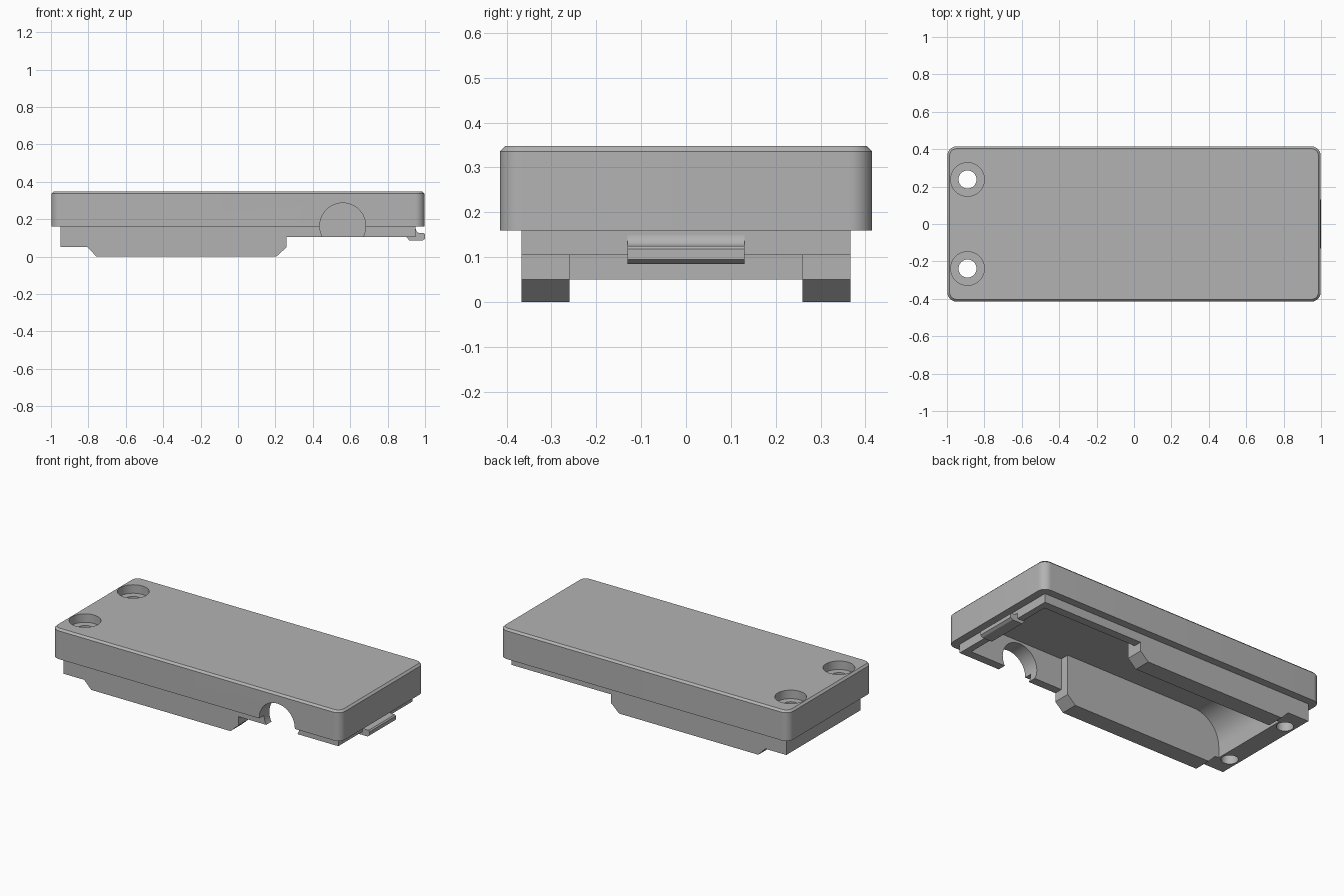
import bpy, bmesh
from math import sin, cos, pi
from mathutils import Vector

cube = bpy.data.objects.get("Cube")
if cube:
    bpy.data.objects.remove(cube)

grey = bpy.data.materials.new("plain_grey")
grey.use_nodes = True
colour = (0.45, 0.45, 0.45, 1)
grey.diffuse_color = colour
grey.node_tree.nodes["Principled BSDF"].inputs["Base Color"].default_value = colour


def arc(cx, cy, r, start, end, steps=10):
    """Points on an arc, angles in units of pi."""
    angles = [(start + (end - start) * i / steps) * pi for i in range(steps + 1)]
    return [(cx + r * cos(a), cy + r * sin(a)) for a in angles]


def prism(name, outline, low, high, axis):
    """Extrude an outline along y (outline in x, z) or z (outline in x, y)."""
    bm = bmesh.new()
    place = (lambda a, b: (a, low, b)) if axis == "y" else (lambda a, b: (a, b, low))
    face = bm.faces.new([bm.verts.new(place(a, b)) for a, b in outline])
    step = Vector((0, high - low, 0)) if axis == "y" else Vector((0, 0, high - low))
    new = bmesh.ops.extrude_face_region(bm, geom=[face])["geom"]
    bmesh.ops.translate(bm, vec=step, verts=[v for v in new if isinstance(v, bmesh.types.BMVert)])
    bmesh.ops.recalc_face_normals(bm, faces=bm.faces)
    mesh = bpy.data.meshes.new(name)
    bm.to_mesh(mesh)
    bm.free()
    mesh.materials.append(grey)
    ob = bpy.data.objects.new(name, mesh)
    bpy.context.collection.objects.link(ob)
    return ob


def activate(ob):
    bpy.ops.object.select_all(action="DESELECT")
    ob.select_set(True)
    bpy.context.view_layer.objects.active = ob


def combine(ob, other, operation):
    """Apply a boolean and discard the second object."""
    mod = ob.modifiers.new("combine", "BOOLEAN")
    mod.operation, mod.solver, mod.object = operation, "EXACT", other
    activate(ob)
    bpy.ops.object.modifier_apply(modifier=mod.name)
    bpy.data.objects.remove(other)


def rectangle(x0, x1, y0, y1):
    return [(x0, y0), (x1, y0), (x1, y1), (x0, y1)]


# Rounded lid with a chamfered top rim
hx, hy, r = 0.998, 0.415, 0.05
rounded = (arc(hx - r, hy - r, r, 0, 0.5) + arc(r - hx, hy - r, r, 0.5, 1)
           + arc(r - hx, r - hy, r, 1, 1.5) + arc(hx - r, r - hy, r, 1.5, 2))
cover = prism("cover", rounded, 0.16, 0.348, "z")
for v in cover.data.vertices:
    if v.co.z > 0.3:
        v.co.x *= 1 - 0.013 / hx
        v.co.y *= 1 - 0.013 / hy
rim = prism("chamfer_core", rounded, 0.16, 0.336, "z")
combine(cover, rim, "UNION")
bpy.data.objects.remove(cover)

# Lid rebuilt with straight sides, then the top edge loop bevelled
cover = prism("cover", rounded, 0.16, 0.348, "z")
bm = bmesh.new()
bm.from_mesh(cover.data)
rim_edges = [e for e in bm.edges if all(v.co.z > 0.3 for v in e.verts)]
bmesh.ops.bevel(bm, geom=rim_edges, offset=0.012, segments=1, affect="EDGES")
bm.to_mesh(cover.data)
bm.free()

# Inset skirt with deeper side walls
skirt = [(-0.95, 0.25), (-0.95, 0.05), (-0.805, 0.05), (-0.757, 0), (0.205, 0),
         (0.26, 0.05), (0.26, 0.105), (0.95, 0.105), (0.95, 0.25)]
combine(cover, prism("skirt", skirt, -0.367, 0.367, "y"), "UNION")

# Hollow underside: wide bay behind the clip, narrower bay with a curved end
combine(cover, prism("wide_bay", rectangle(0.26, 0.91, -0.1, 0.3), -0.315, 0.315, "y"), "DIFFERENCE")
bay = [(-0.83, -0.1), (0.4, -0.1), (0.4, 0.3)] + arc(-0.65, 0.12, 0.18, 0.5, 1, 16)
combine(cover, prism("narrow_bay", bay, -0.26, 0.26, "y"), "DIFFERENCE")

# Round cable opening in the front wall
opening = arc(0.56, 0.163, 0.123, 0, 2, 48)[:-1]
combine(cover, prism("cable_opening", opening, -0.6, -0.2, "y"), "DIFFERENCE")

# Two counterbored screw holes
for y in (-0.238, 0.238):
    for radius, bottom in ((0.09, 0.295), (0.048, -0.1)):
        hole = arc(-0.89, y, radius, 0, 2, 40)[:-1]
        combine(cover, prism("screw_hole", hole, bottom, 0.5, "z"), "DIFFERENCE")

# Snap clip with a concave root
clip_outline = [(0.895, 0.11), (0.917, 0.085), (0.985, 0.085), (1, 0.095), (1, 0.118),
                (0.993, 0.125)] + arc(0.975, 0.15, 0.025, 1.5, 1, 6) + [(0.94, 0.15), (0.94, 0.11)]
clip = prism("snap_clip", clip_outline, -0.13, 0.13, "y")

for ob in (cover, clip):
    activate(ob)
    bpy.ops.object.shade_smooth_by_angle(angle=0.5)
